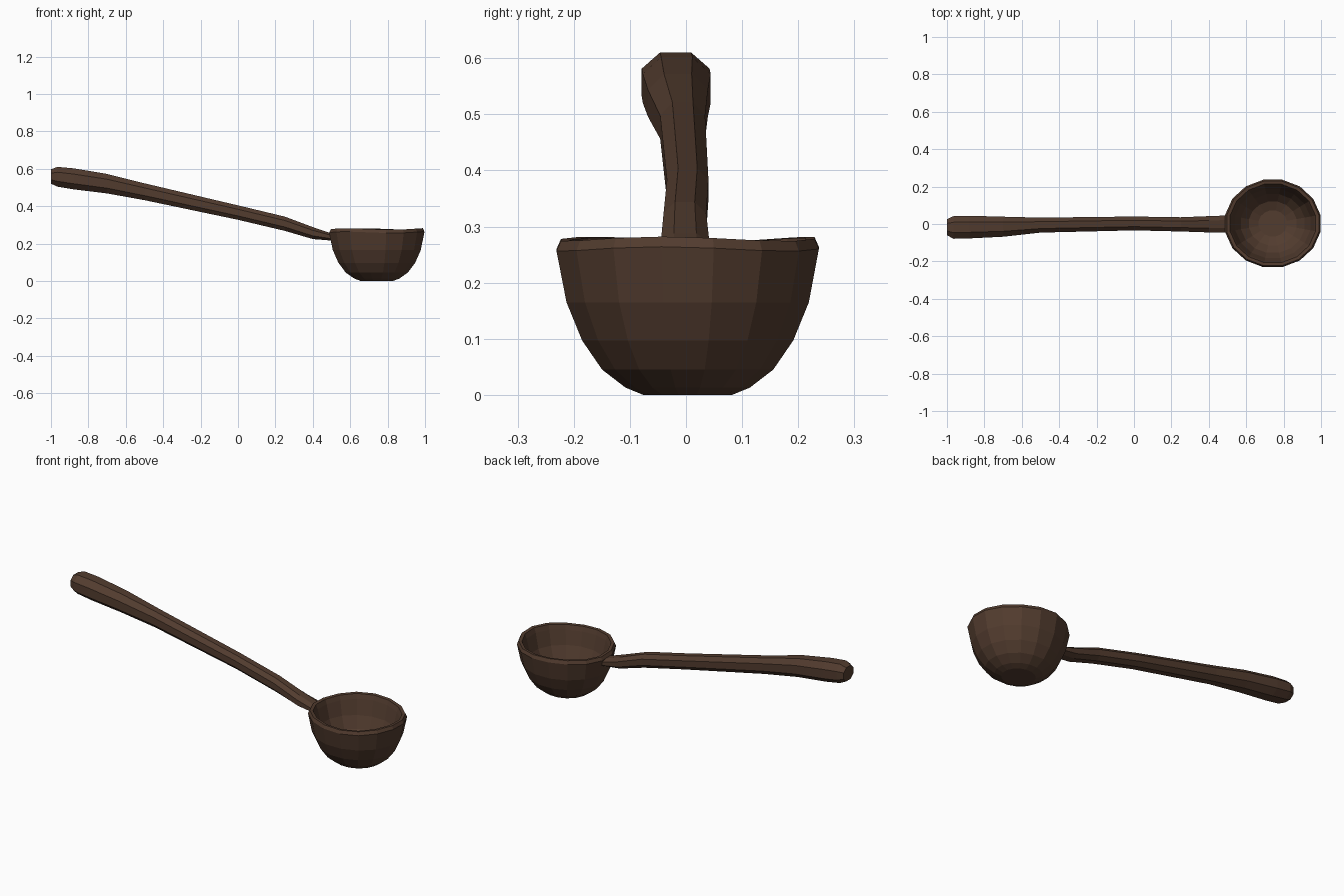
import bpy, bmesh, math

cube = bpy.data.objects.get("Cube")
if cube:
    bpy.data.objects.remove(cube)

wood = bpy.data.materials.new("dark_wood")
wood.use_nodes = True
color = (0.085, 0.045, 0.028, 1)
wood.diffuse_color = color
wood.node_tree.nodes["Principled BSDF"].inputs["Base Color"].default_value = color


def loft(name, rings):
    """Skin a list of equal-length point rings and cap both ends."""
    bm = bmesh.new()
    loops = [[bm.verts.new(p) for p in ring] for ring in rings]
    n = len(loops[0])
    for a, b in zip(loops, loops[1:]):
        for i in range(n):
            j = (i + 1) % n
            bm.faces.new((a[i], a[j], b[j], b[i]))
    bm.faces.new(loops[0])
    bm.faces.new(loops[-1])
    bmesh.ops.recalc_face_normals(bm, faces=bm.faces)
    mesh = bpy.data.meshes.new(name)
    bm.to_mesh(mesh)
    bm.free()
    mesh.materials.append(wood)
    obj = bpy.data.objects.new(name, mesh)
    bpy.context.collection.objects.link(obj)
    return obj


# Bowl: radius and height, up the outside, over the rim, down the inside
SIDES = 16
profile = [(0.08, 0), (0.112, 0.013), (0.154, 0.045), (0.19, 0.097),
           (0.218, 0.165), (0.236, 0.26), (0.228, 0.278), (0.212, 0.276),
           (0.204, 0.25), (0.186, 0.17), (0.158, 0.105), (0.118, 0.06), (0.07, 0.04)]


def bowl_ring(r, z):
    ring = []
    for i in range(SIDES):
        a = math.tau * (i + 0.5) / SIDES
        # Slightly uneven, hand-carved rim
        wave = 0.004 * math.cos(3 * a + 0.6) if z > 0.24 else 0
        ring.append((0.742 + 1.1 * r * math.cos(a), 0.003 + 1.01 * r * math.sin(a), z + wave))
    return ring


loft("bowl", [bowl_ring(r, z) for r, z in profile])

# Handle: x, y range, z range of each chamfered cross-section
sections = [(-1, -0.06, 0.026, 0.52, 0.597), (-0.965, -0.079, 0.042, 0.504, 0.61),
            (-0.88, -0.077, 0.044, 0.49, 0.602), (-0.7, -0.068, 0.039, 0.468, 0.572),
            (-0.5, -0.046, 0.034, 0.432, 0.522), (0, -0.034, 0.04, 0.327, 0.404),
            (0.25, -0.04, 0.036, 0.268, 0.344), (0.4, -0.045, 0.042, 0.224, 0.288),
            (0.51, -0.045, 0.046, 0.215, 0.25)]


def octagon(x, y0, y1, z0, z1):
    cy, cz = 0.27 * (y1 - y0), 0.27 * (z1 - z0)
    return [(x, y0 + cy, z0), (x, y1 - cy, z0), (x, y1, z0 + cz), (x, y1, z1 - cz),
            (x, y1 - cy, z1), (x, y0 + cy, z1), (x, y0, z1 - cz), (x, y0, z0 + cz)]


loft("handle", [octagon(*s) for s in sections])
